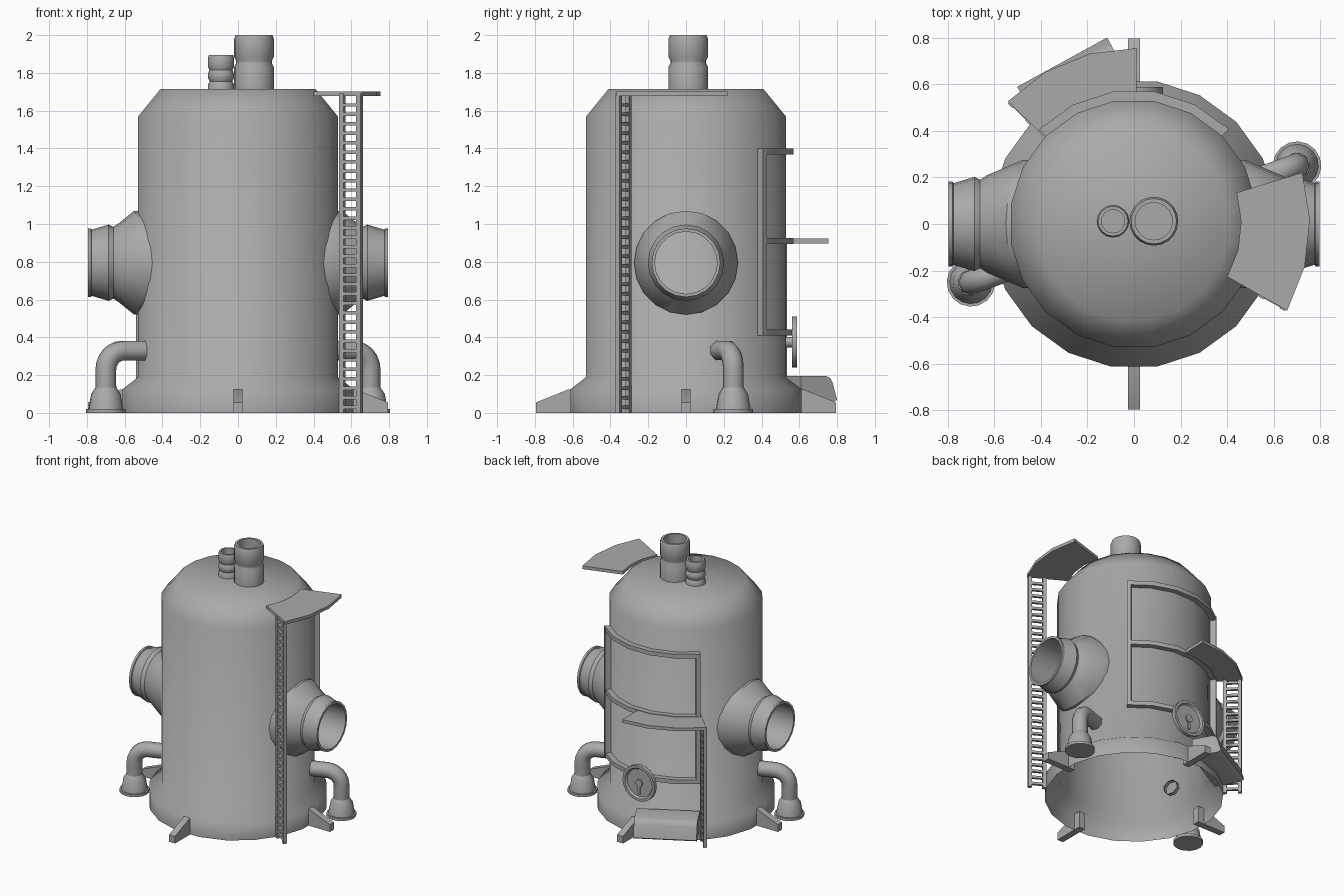
import bpy, bmesh
from math import sin, cos, pi, radians, sqrt
from mathutils import Matrix, Vector

old = bpy.data.objects.get("Cube")
if old:
    bpy.data.objects.remove(old)

GREY = (0.4, 0.4, 0.4, 1)
metal = bpy.data.materials.new("grey_metal")
metal.use_nodes = True
metal.diffuse_color = GREY
metal.node_tree.nodes["Principled BSDF"].inputs["Base Color"].default_value = GREY


def turn(deg):
    return Matrix.Rotation(radians(deg), 4, 'Z')


def finish(name, bm, mat=Matrix(), smooth=35, closed=True):
    """Turn a bmesh into a shaded object."""
    bmesh.ops.remove_doubles(bm, verts=bm.verts, dist=0.0005)
    if closed:
        bmesh.ops.recalc_face_normals(bm, faces=bm.faces)
    bm.transform(mat)
    mesh = bpy.data.meshes.new(name)
    bm.to_mesh(mesh)
    bm.free()
    mesh.materials.append(metal)
    ob = bpy.data.objects.new(name, mesh)
    bpy.context.collection.objects.link(ob)
    bpy.ops.object.select_all(action='DESELECT')
    ob.select_set(True)
    bpy.context.view_layer.objects.active = ob
    bpy.ops.object.shade_smooth_by_angle(angle=radians(smooth))
    return ob


def lathe(name, profile, n, mat=Matrix(), phase=0.0, smooth=35, saddle=None):
    """Spin (radius, height) points about z, listed bottom to top on the outside."""
    bm = bmesh.new()
    rings = []
    for r, z in profile:
        ring = []
        for i in range(n):
            a = phase + 2 * pi * i / n
            x, y = r * cos(a), r * sin(a)
            h = sqrt(z * z - y * y) if saddle and z < saddle else z
            ring.append(bm.verts.new((x, y, h)))
        rings.append(ring)
    for low, high in zip(rings, rings[1:]):
        for i in range(n):
            j = (i + 1) % n
            bm.faces.new((low[i], low[j], high[j], high[i]))
    return finish(name, bm, mat, smooth, closed=False)


def extrude(name, outline, depth, mat=Matrix(), smooth=35):
    """Extrude a flat (x, z) outline along y, centred."""
    bm = bmesh.new()
    front = [bm.verts.new((x, -depth / 2, z)) for x, z in outline]
    back = [bm.verts.new((x, depth / 2, z)) for x, z in outline]
    bm.faces.new(front)
    bm.faces.new(back)
    for i in range(len(front)):
        j = (i + 1) % len(front)
        bm.faces.new((front[i], front[j], back[j], back[i]))
    return finish(name, bm, mat, smooth)


def block(bm, centre, size):
    m = Matrix.Translation(centre) @ Matrix.Diagonal((*size, 1))
    bmesh.ops.create_cube(bm, size=1, matrix=m)


def arc_slab(bm, r0, r1, a0, a1, z0, z1, segs):
    """Box bent round the z axis between two angles."""
    rows = []
    for i in range(segs + 1):
        a = radians(a0 + (a1 - a0) * i / segs)
        rows.append([bm.verts.new((r * cos(a), r * sin(a), z))
                     for r, z in ((r0, z0), (r1, z0), (r1, z1), (r0, z1))])
    for p, q in zip(rows, rows[1:]):
        for i in range(4):
            j = (i + 1) % 4
            bm.faces.new((p[i], p[j], q[j], q[i]))
    bm.faces.new(rows[0])
    bm.faces.new(rows[-1])


# Tank body, open underneath
lathe("tank_body", [(0.62, 0), (0.62, 0.125), (0.535, 0.19), (0.535, 1.57),
                    (0.415, 1.715), (0, 1.715)], 20, phase=pi / 20, smooth=60)

# Chimneys on the roof
lathe("large_chimney", [(0.105, 1.70), (0.105, 1.83), (0.095, 1.85), (0.095, 1.865),
                        (0.105, 1.885), (0.105, 1.98), (0.097, 2.0), (0.08, 2.0),
                        (0.08, 1.73), (0, 1.73)], 20,
      Matrix.Translation((0.085, 0.012, 0)))
lathe("small_chimney", [(0.07, 1.70), (0.07, 1.735), (0.06, 1.755), (0.07, 1.775),
                        (0.07, 1.795), (0.061, 1.815), (0.07, 1.835), (0.07, 1.875),
                        (0.064, 1.895), (0.05, 1.895), (0.05, 1.73), (0, 1.73)], 16,
      Matrix.Translation((-0.09, 0.012, 0)))

# Big side ports whose flanges follow the tank wall
port = [(0.275, 0.50), (0.275, 0.55), (0.21, 0.63), (0.19, 0.66), (0.202, 0.685),
        (0.175, 0.775), (0.182, 0.778), (0.182, 0.795), (0.165, 0.795), (0.165, 0.52)]
for side, angle in (("left", 0), ("right", 180)):
    upright = Matrix.Translation((0, 0, 0.795)) @ turn(angle)
    lathe(side + "_port", port, 20, upright @ Matrix.Rotation(pi / 2, 4, 'Y'),
          saddle=0.56, smooth=30)

# Drain pipes: elbow curve plus bell foot
for side, angle in (("left", 19.7), ("right", 199.7)):
    place = turn(angle)
    bend = [(0.643 + 0.1 * cos(a), 0.23 + 0.1 * sin(a))
            for a in (i * pi / 12 for i in range(7))]
    path = [(0.743, 0.08)] + bend + [(0.50, 0.33)]
    curve = bpy.data.curves.new(side + "_drain_pipe", 'CURVE')
    curve.dimensions = '3D'
    curve.bevel_depth = 0.055
    curve.bevel_resolution = 2
    spline = curve.splines.new('POLY')
    spline.points.add(len(path) - 1)
    for point, (r, z) in zip(spline.points, path):
        point.co = (*(place @ Vector((r, 0, z))), 1)
    spline.use_smooth = True
    curve.materials.append(metal)
    pipe = bpy.data.objects.new(side + "_drain_pipe", curve)
    bpy.context.collection.objects.link(pipe)
    lathe(side + "_drain_bell", [(0, 0), (0.104, 0), (0.104, 0.02), (0.092, 0.02),
                                 (0.078, 0.10), (0.055, 0.135)], 16,
          place @ Matrix.Translation((0.698 + 0.045, 0, 0)))

# Four feet
for k, side in enumerate(("left", "back", "right", "front")):
    extrude(side + "_foot", [(0.56, 0), (0.795, 0), (0.795, 0.055), (0.62, 0.125),
                             (0.56, 0.125)], 0.05, turn(90 * k))

# Walkways, each with a ladder standing at one end
for name, a0, a1, ladder_at, top in (("upper", -29.5, 17, -29.0, 1.69),
                                     ("lower", 89, 135.8, 135.3, 0.91)):
    bm = bmesh.new()
    arc_slab(bm, 0.46, 0.755, a0, a1, top - 0.012, top + 0.012, 3)
    finish(name + "_walkway", bm)
    bm = bmesh.new()
    for r in (0.632, 0.735):
        block(bm, (r, 0, top / 2), (0.026, 0.026, top))
    for i in range(int(top / 0.05)):
        block(bm, (0.683, 0, 0.03 + 0.05 * i), (0.09, 0.018, 0.018))
    finish(name + "_ladder", bm, turn(ladder_at))

# Curved hatch frame round the back
bm = bmesh.new()
for z in (1.385, 0.91, 0.425):
    arc_slab(bm, 0.5, 0.575, 45, 135, z - 0.016, z + 0.016, 5)
for a in (45, 132):
    arc_slab(bm, 0.5, 0.575, a, a + 3, 0.41, 1.40, 1)
finish("hatch_frame", bm, smooth=20)

# Round valve plate with raised rim, hub and lever
face_back = Matrix.Translation((-0.01, 0.56, 0.375)) @ Matrix.Rotation(-pi / 2, 4, 'X')
lathe("valve_plate", [(0, 0), (0.135, 0), (0.135, 0.028), (0.115, 0.028),
                      (0.105, 0.014), (0, 0.014)], 20, face_back)
lathe("valve_hub", [(0.028, -0.05), (0.028, 0.026), (0, 0.026)], 12, face_back)
bm = bmesh.new()
block(bm, (0, 0.04, 0.018), (0.018, 0.09, 0.012))
finish("valve_lever", bm, face_back)

# Rounded chute at the foot of the back wall
extrude("ash_chute", [(0.54, 0.195), (0.69, 0.195), (0.715, 0.185), (0.73, 0.16),
                      (0.757, 0.07), (0.735, 0.055), (0.54, 0.055)], 0.44,
        turn(118.7) @ Matrix.Translation((0, -0.063, 0)), smooth=50)
